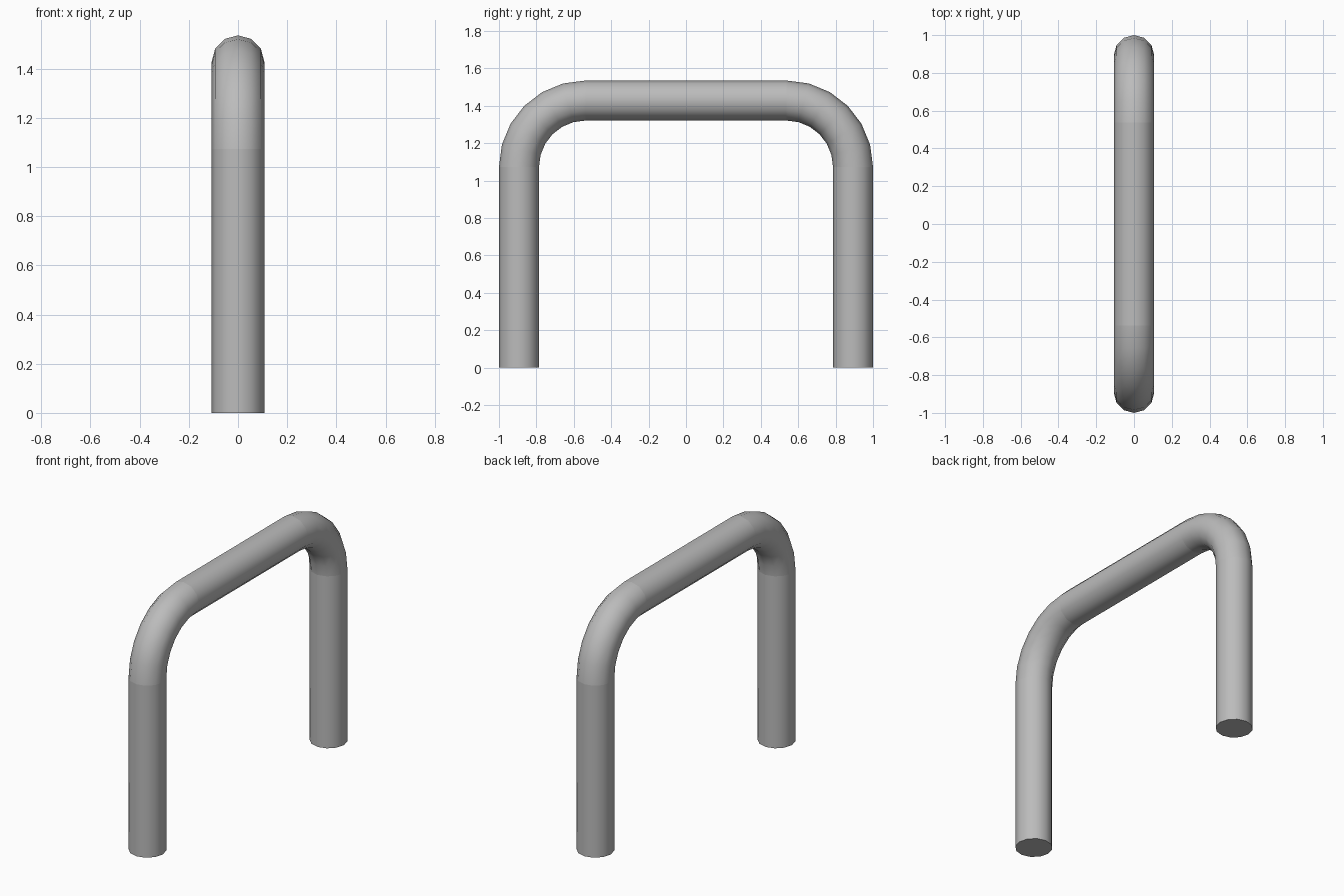
import bpy, bmesh, math
from mathutils import Vector

if "Cube" in bpy.data.objects:
    bpy.data.objects.remove(bpy.data.objects["Cube"])

SIDES, BEND_STEPS = 12, 6
R = 0.107                 # tube radius
LEG_Y, TOP_Z = 0.893, 1.428
BEND = 0.355              # centre-line bend radius

grey = bpy.data.materials.new("grey_metal")
grey.use_nodes = True
colour = (0.5, 0.5, 0.5, 1)
grey.diffuse_color = colour
grey.node_tree.nodes["Principled BSDF"].inputs["Base Color"].default_value = colour


def tube(name, path, cap_start=False):
    """Sweep a ring along (point, tangent) pairs lying in the YZ plane."""
    bm = bmesh.new()
    rings = []
    for p, t in path:
        side = Vector((1, 0, 0))
        up = t.cross(side)
        ring = []
        for i in range(SIDES):
            a = math.tau * i / SIDES
            ring.append(bm.verts.new(p + R * (math.cos(a) * side + math.sin(a) * up)))
        rings.append(ring)
    for a, b in zip(rings, rings[1:]):
        for i in range(SIDES):
            j = (i + 1) % SIDES
            bm.faces.new((a[i], a[j], b[j], b[i]))
    if cap_start:
        bm.faces.new(rings[0])
    bmesh.ops.recalc_face_normals(bm, faces=bm.faces)
    # An open tube has no inside, so point its walls away from the path
    wall = bm.faces[:][0]
    wall.normal_update()
    centre = (path[0][0] + path[1][0]) / 2
    if wall.normal.dot(wall.calc_center_median() - centre) < 0:
        bmesh.ops.reverse_faces(bm, faces=bm.faces)
    mesh = bpy.data.meshes.new(name)
    bm.to_mesh(mesh)
    bm.free()
    mesh.materials.append(grey)
    obj = bpy.data.objects.new(name, mesh)
    bpy.context.collection.objects.link(obj)
    bpy.ops.object.select_all(action='DESELECT')
    obj.select_set(True)
    bpy.context.view_layer.objects.active = obj
    bpy.ops.object.shade_smooth_by_angle(angle=math.radians(35))


# Legs and rounded corners, front and back
for label, s in (("front", -1), ("back", 1)):
    up = Vector((0, 0, 1))
    foot = Vector((0, s * LEG_Y, 0))
    tube(label + "_leg", [(foot, up), (foot + up * (TOP_Z - BEND), up)], True)
    bend = []
    for k in range(BEND_STEPS + 1):
        a = math.pi / 2 * k / BEND_STEPS
        point = Vector((0, s * (LEG_Y - BEND + BEND * math.cos(a)),
                        TOP_Z - BEND + BEND * math.sin(a)))
        bend.append((point, Vector((0, -s * math.sin(a), math.cos(a)))))
    tube(label + "_bend", bend)

# Straight top bar
along = Vector((0, 1, 0))
half = LEG_Y - BEND
tube("top_bar", [(Vector((0, y, TOP_Z)), along) for y in (-half, half)])
